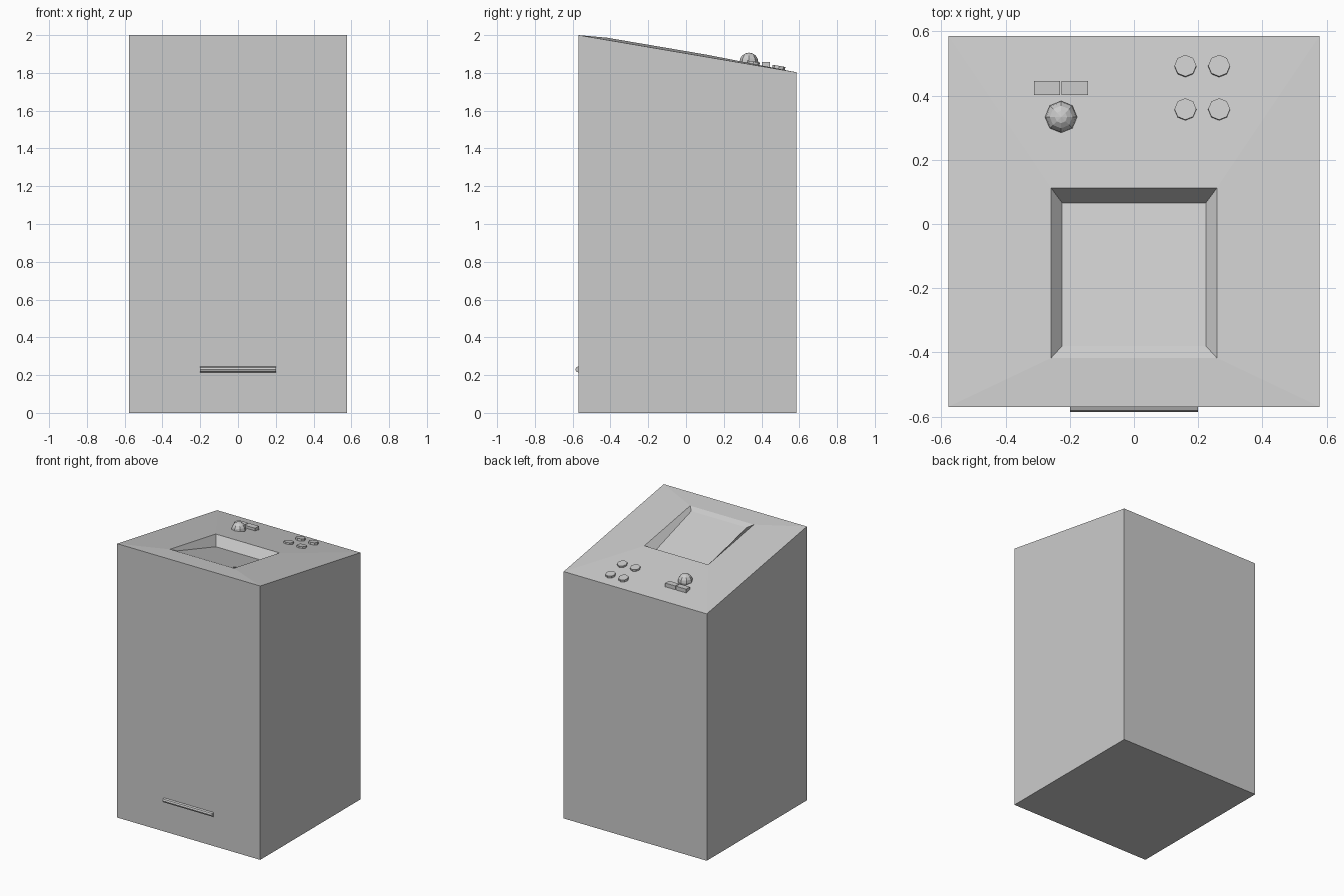
import bpy, bmesh, math
from mathutils import Matrix

if "Cube" in bpy.data.objects:
    bpy.data.objects.remove(bpy.data.objects["Cube"])

W, YF, YB, ZF, ZB = 0.578, -0.569, 0.586, 2.0, 1.803
SLOPE = (ZB - ZF) / (YB - YF)
TILT = math.atan(SLOPE)


def top_z(y, lift=0.0):
    return ZF + (y - YF) * SLOPE + lift


def finish(bm, name):
    bmesh.ops.recalc_face_normals(bm, faces=bm.faces[:])
    me = bpy.data.meshes.new(name)
    bm.to_mesh(me)
    bm.free()
    ob = bpy.data.objects.new(name, me)
    bpy.context.collection.objects.link(ob)
    return ob


def cylinder(name, radius, depth, sides, matrix):
    bm = bmesh.new()
    bmesh.ops.create_cone(bm, cap_ends=True, segments=sides, radius1=radius,
                          radius2=radius, depth=depth, matrix=matrix)
    return finish(bm, name)


# cabinet: rectangular loops from the base up to the sunken screen floor
loops = [
    (W, YF, YB, 0, 0),
    (W, YF, YB, ZF, ZB),
    (0.258, -0.417, 0.112, top_z(-0.417, 0.012), top_z(0.112, 0.012)),
    (0.224, -0.38, 0.066, top_z(-0.38, 0.002), top_z(0.066, -0.062)),
]
bm = bmesh.new()
rings = [[bm.verts.new(p) for p in ((-w, f, zf), (w, f, zf), (w, b, zb), (-w, b, zb))]
         for w, f, b, zf, zb in loops]
for lo, hi in zip(rings, rings[1:]):
    for i in range(4):
        j = (i + 1) % 4
        bm.faces.new((lo[i], lo[j], hi[j], hi[i]))
bm.faces.new(rings[0][::-1])
bm.faces.new(rings[-1])
finish(bm, "cabinet")

# round push buttons
for x in (0.16, 0.265):
    for y in (0.355, 0.49):
        cylinder("button", 0.034, 0.036, 8,
                 Matrix.Translation((x, y, top_z(y))) @ Matrix.Rotation(TILT, 4, 'X'))

# small rectangular keys
for x in (-0.271, -0.184):
    bm = bmesh.new()
    bmesh.ops.create_cube(bm, size=1, matrix=Matrix.Translation((x, 0.423, 1.835))
                          @ Matrix.Diagonal((0.082, 0.043, 0.046, 1)))
    finish(bm, "key")

# trackball
bm = bmesh.new()
bmesh.ops.create_uvsphere(bm, u_segments=8, v_segments=8, radius=0.05,
                          matrix=Matrix.Translation((-0.227, 0.333, 1.857)))
finish(bm, "trackball")

# front handle bar
cylinder("handle_bar", 0.016, 0.4, 8,
         Matrix.Translation((0, -0.57, 0.23)) @ Matrix.Rotation(math.pi / 2, 4, 'Y'))
